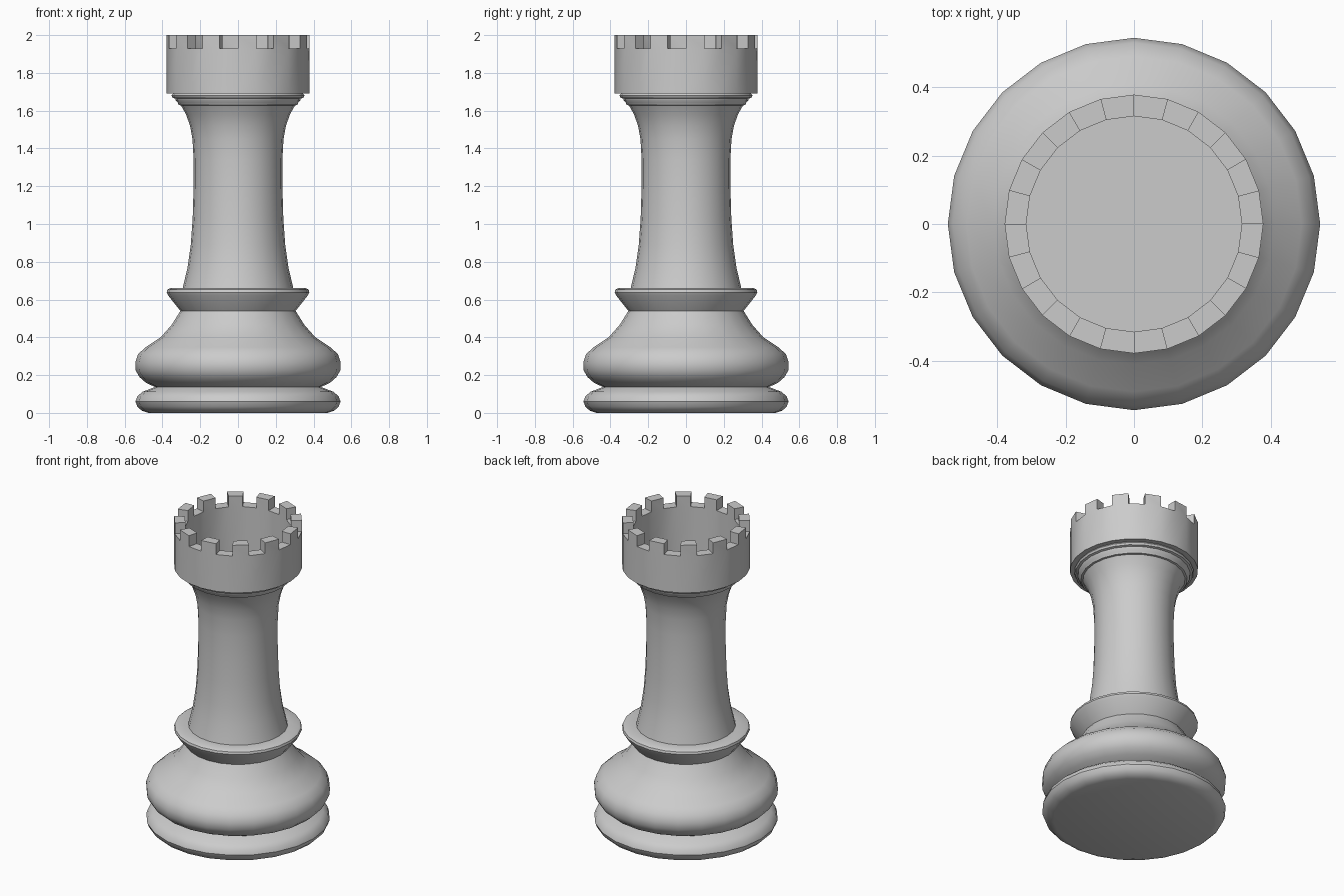
import bpy, bmesh
from math import cos, sin, pi, radians

if "Cube" in bpy.data.objects:
    bpy.data.objects.remove(bpy.data.objects["Cube"])

SIDES = 24


def lathe(name, profile, detail=None):
    """Spin a (radius, z) profile, listed bottom to top on the outside, about z."""
    bm = bmesh.new()
    rings = [[bm.verts.new((r * cos(2 * pi * i / SIDES), r * sin(2 * pi * i / SIDES), z))
              for i in range(SIDES)] for r, z in profile]
    bands = []
    for low, high in zip(rings, rings[1:]):
        bands.append([bm.faces.new((low[i], low[(i + 1) % SIDES],
                                    high[(i + 1) % SIDES], high[i]))
                      for i in range(SIDES)])
    if detail:
        detail(bm, bands)
    bmesh.ops.remove_doubles(bm, verts=bm.verts, dist=1e-5)
    mesh = bpy.data.meshes.new(name)
    bm.to_mesh(mesh)
    bm.free()
    obj = bpy.data.objects.new(name, mesh)
    bpy.context.collection.objects.link(obj)
    bpy.ops.object.select_all(action='DESELECT')
    obj.select_set(True)
    bpy.context.view_layer.objects.active = obj
    bpy.ops.object.shade_smooth_by_angle(angle=radians(40))
    return obj


def raise_battlements(bm, bands):
    # every second face of the flat rim becomes a raised block
    out = bmesh.ops.extrude_discrete_faces(bm, faces=bands[2][::2])
    verts = list({v for f in out["faces"] for v in f.verts})
    bmesh.ops.translate(bm, verts=verts, vec=(0, 0, 0.07))


# bottom disc with rounded rim
lathe("foot", [(0, 0), (0.475, 0), (0.51, 0.012), (0.533, 0.034), (0.543, 0.06),
               (0.533, 0.088), (0.505, 0.112), (0.44, 0.137)])

# wide bulge narrowing up to the collar
lathe("base_bulge", [(0.44, 0.137), (0.488, 0.16), (0.522, 0.19), (0.542, 0.225),
                     (0.544, 0.265), (0.53, 0.31), (0.49, 0.347), (0.41, 0.4),
                     (0.352, 0.465), (0.305, 0.54)])

# flared collar
lathe("collar", [(0.305, 0.54), (0.37, 0.622), (0.378, 0.638), (0.374, 0.652),
                 (0.36, 0.66), (0.29, 0.66)])

# waisted column
lathe("column", [(0.293, 0.66), (0.267, 0.77), (0.25, 0.89), (0.24, 1.03),
                 (0.235, 1.2), (0.235, 1.34), (0.241, 1.45), (0.254, 1.52),
                 (0.275, 1.58), (0.302, 1.628)])

# stepped mouldings under the crown
lathe("neck_rings", [(0.302, 1.628), (0.314, 1.63), (0.319, 1.642), (0.33, 1.655),
                     (0.332, 1.664), (0.346, 1.668), (0.352, 1.68), (0.345, 1.69)])

# hollow crown with battlements
lathe("crown", [(0.345, 1.69), (0.378, 1.69), (0.378, 1.93), (0.315, 1.93),
                (0.315, 1.64), (0, 1.64)], raise_battlements)
